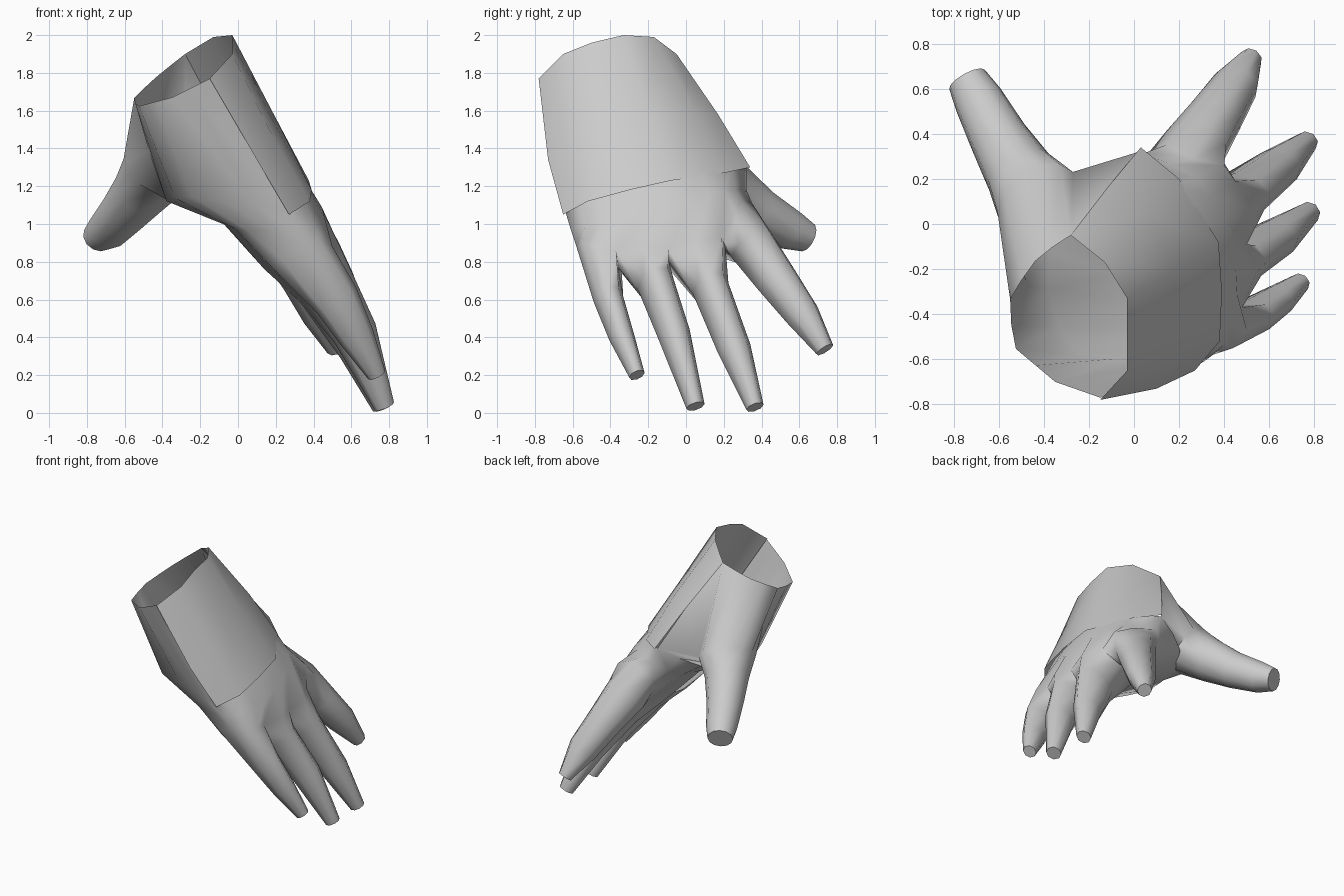
import bpy, bmesh, math
from mathutils import Vector

BACK = Vector((0.86, 0, 0.51))      # direction the back of the hand faces


def finish(name, bm, facing=None, angle=65):
    bmesh.ops.recalc_face_normals(bm, faces=bm.faces[:])
    if facing is not None:
        total = sum((f.normal * f.calc_area() for f in bm.faces), Vector())
        if total.dot(facing) < 0:
            bmesh.ops.reverse_faces(bm, faces=bm.faces[:])
    mesh = bpy.data.meshes.new(name)
    bm.to_mesh(mesh)
    bm.free()
    ob = bpy.data.objects.new(name, mesh)
    bpy.context.collection.objects.link(ob)
    bpy.ops.object.select_all(action='DESELECT')
    ob.select_set(True)
    bpy.context.view_layer.objects.active = ob
    bpy.ops.object.shade_smooth_by_angle(angle=math.radians(angle))


def strip(bm, a, b, closed):
    n = len(a)
    for i in range(n if closed else n - 1):
        j = (i + 1) % n
        bm.faces.new((a[i], a[j], b[j], b[i]))


def resample(points, n=11):
    """Evenly spaced points along a polyline."""
    pts = [Vector(p) for p in points]
    lens = [(q - p).length for p, q in zip(pts, pts[1:])]
    out = []
    for k in range(n):
        d, i = sum(lens) * k / (n - 1), 0
        while i < len(lens) - 1 and d > lens[i]:
            d -= lens[i]
            i += 1
        out.append(pts[i].lerp(pts[i + 1], min(d / lens[i], 1)))
    return out


def digit(bm, root, path, up):
    """Extend a root ring along path rows of x, y, z, half width, half depth."""
    n = len(root)
    pts = [sum((v.co for v in root), Vector()) / n] + [Vector(p[:3]) for p in path]
    prev = root
    for i in range(1, len(pts)):
        t = (pts[min(i + 1, len(pts) - 1)] - pts[i - 1]).normalized()
        depth = (up - t * up.dot(t)).normalized()
        width = t.cross(depth)
        ring = []
        for k in range(n):
            a = math.pi - 2 * math.pi * (k + 1) / n
            ring.append(bm.verts.new(pts[i] + width * math.cos(a) * path[i - 1][3]
                                     + depth * math.sin(a) * path[i - 1][4]))
        strip(bm, prev, ring, True)
        prev = ring
    bm.faces.new(prev)


# Sections of the hand, each listed from the index side to the little side
rim = [(-0.28, -0.05, 1.90), (-0.42, -0.14, 1.79), (-0.55, -0.32, 1.67),
       (-0.54, -0.54, 1.62), (-0.35, -0.70, 1.67), (-0.15, -0.77, 1.77)]
wrist_palm = [(0.02, 0.32, 1.30), (-0.24, 0.23, 1.20), (-0.37, 0.0, 1.13),
              (-0.38, -0.32, 1.12), (-0.29, -0.57, 1.15), (0.26, -0.64, 1.07)]
wrist_back = [wrist_palm[0], (0.16, 0.19, 1.32), (0.33, -0.08, 1.28),
              (0.345, -0.30, 1.23), (0.33, -0.52, 1.17), wrist_palm[-1]]
mid_palm = [(0.06, 0.32, 1.18), (-0.08, 0.20, 1.07), (-0.09, 0.0, 1.03),
            (-0.08, -0.30, 1.0), (0.02, -0.55, 0.96), (0.31, -0.61, 0.97)]
mid_back = [mid_palm[0], (0.32, 0.18, 1.18), (0.44, -0.05, 1.10),
            (0.46, -0.30, 1.04), (0.42, -0.52, 1.0), mid_palm[-1]]
# Knuckle row: web points between fingers alternate with finger centres
knuckle_back = [(0.26, 0.29, 1.13), (0.40, 0.26, 1.06), (0.45, 0.19, 0.93),
                (0.53, 0.06, 0.91), (0.50, -0.09, 0.87), (0.54, -0.22, 0.88),
                (0.48, -0.37, 0.86), (0.50, -0.47, 0.88), (0.44, -0.55, 0.90)]
knuckle_palm = [(0.06, 0.31, 1.05), (0.10, 0.27, 0.92), (0.18, 0.19, 0.82),
                (0.14, 0.05, 0.77), (0.19, -0.08, 0.75), (0.14, -0.21, 0.76),
                (0.20, -0.34, 0.74), (0.19, -0.48, 0.76), (0.22, -0.55, 0.82)]
webs = [(0.14, 0.35, 1.11), (0.33, 0.21, 0.87), (0.38, -0.09, 0.80),
        (0.38, -0.36, 0.77), (0.35, -0.58, 0.88)]

bm = bmesh.new()


def add(points):
    return [bm.verts.new(p) for p in points]


def section(back, palm):
    b = add(resample(back))
    p = [b[0]] + add(resample(palm)[1:-1]) + [b[-1]]
    return b, p


wb, wp = section(wrist_back, wrist_palm)
mb, mp = section(mid_back, mid_palm)
K, L, M = add(knuckle_back), add(knuckle_palm), add(webs)
strip(bm, wb, mb, False)
strip(bm, wp, mp, False)
strip(bm, mb, [M[0]] + K + [M[4]], False)
strip(bm, mp, [M[0]] + L + [M[4]], False)

# Fingers: index, middle, ring, little
fingers = [
    [(0.27, 0.345, 0.89, 0.13, 0.155), (0.36, 0.475, 0.71, 0.115, 0.13),
     (0.45, 0.615, 0.52, 0.095, 0.11), (0.52, 0.735, 0.335, 0.052, 0.05)],
    [(0.47, 0.13, 0.66, 0.10, 0.16), (0.64, 0.255, 0.34, 0.09, 0.11),
     (0.765, 0.365, 0.03, 0.048, 0.055)],
    [(0.46, -0.16, 0.68, 0.10, 0.16), (0.62, -0.065, 0.42, 0.088, 0.12),
     (0.775, 0.05, 0.035, 0.05, 0.055)],
    [(0.52, -0.41, 0.60, 0.08, 0.125), (0.63, -0.34, 0.40, 0.068, 0.095),
     (0.735, -0.26, 0.20, 0.043, 0.05)]]
for i, path in enumerate(fingers):
    k = 2 * i
    digit(bm, [K[k], K[k + 1], K[k + 2], M[i + 1], L[k + 2], L[k + 1], L[k], M[i]], path, BACK)

# Thumb: grows from the sleeve rim and wrist on the index side
r = add(resample(rim))
near = bm.verts.new((-0.11, 0.17, 1.58))
far = bm.verts.new((-0.47, -0.27, 1.38))
digit(bm, r[4::-1] + [near] + wp[:5] + [far],
      [(-0.43, 0.11, 1.28, 0.20, 0.18), (-0.51, 0.23, 1.18, 0.155, 0.155),
       (-0.60, 0.38, 1.07, 0.13, 0.13), (-0.69, 0.55, 0.97, 0.11, 0.11),
       (-0.74, 0.64, 0.93, 0.09, 0.08)], Vector((0, 0, 1)))

# Rest of the sleeve on the palm side
bm.faces.new((r[4], r[5], wp[5], wp[4], far))
strip(bm, r[5:], wp[5:], False)
finish("hand", bm, Vector((0.3, 0, -1)))

# Cuff: flared sheet over the back of the wrist
top = [(-0.28, -0.05, 1.90), (-0.13, -0.17, 1.99), (-0.03, -0.33, 2.0),
       (-0.03, -0.50, 1.96), (-0.03, -0.65, 1.90), (-0.15, -0.78, 1.77)]
middle = [(-0.11, 0.17, 1.58), (0.06, 0.05, 1.60), (0.19, -0.20, 1.58),
          (0.19, -0.42, 1.54), (0.18, -0.60, 1.47), (0.10, -0.73, 1.34)]
hem = [(0.03, 0.34, 1.30), (0.20, 0.20, 1.27), (0.375, -0.08, 1.23),
       (0.39, -0.30, 1.18), (0.38, -0.52, 1.12), (0.27, -0.65, 1.05)]
bm = bmesh.new()
rows = [add(row) for row in (top, middle, hem)]
strip(bm, rows[0], rows[1], False)
strip(bm, rows[1], rows[2], False)
finish("cuff", bm, BACK)
